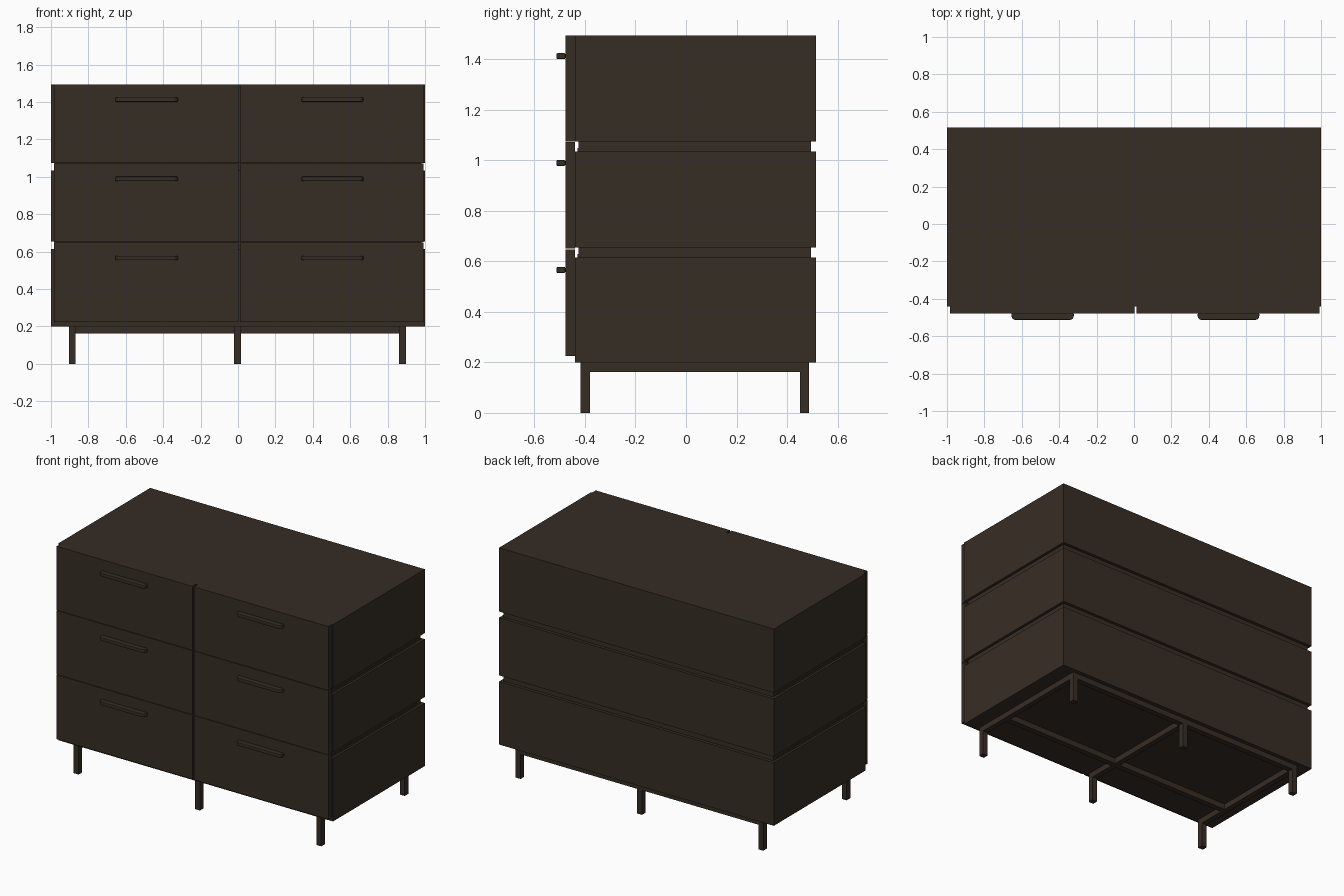
import bpy, bmesh

if "Cube" in bpy.data.objects:
    bpy.data.objects.remove(bpy.data.objects["Cube"])

# one dark stained wood colour for everything
wood = bpy.data.materials.new("dark_brown_wood")
wood.diffuse_color = (0.037, 0.026, 0.018, 1)
wood.use_nodes = True
wood.node_tree.nodes["Principled BSDF"].inputs["Base Color"].default_value = wood.diffuse_color


def box(name, x, y, z):
    """Box from (min, max) ranges."""
    bm = bmesh.new()
    bmesh.ops.create_cube(bm, size=1)
    for v in bm.verts:
        v.co = [r[0] if c < 0 else r[1] for c, r in zip(v.co, (x, y, z))]
    me = bpy.data.meshes.new(name)
    bm.to_mesh(me)
    bm.free()
    me.materials.append(wood)
    ob = bpy.data.objects.new(name, me)
    bpy.context.collection.objects.link(ob)
    return ob


def handle(name, x, y, z):
    """Bar with rounded outer corners and softened edges."""
    ob = box(name, x, y, z)
    bm = bmesh.new()
    bm.from_mesh(ob.data)
    corners = [e for e in bm.edges
               if all(v.co.y < y[0] + 1e-4 for v in e.verts)
               and abs(e.verts[0].co.z - e.verts[1].co.z) > 1e-4]
    bmesh.ops.bevel(bm, geom=corners, offset=0.022, segments=4,
                    profile=0.5, affect='EDGES')
    bm.to_mesh(ob.data)
    bm.free()
    b = ob.modifiers.new("soft_edges", 'BEVEL')
    b.width, b.segments, b.limit_method = 0.004, 2, 'ANGLE'


# carcass tiers with recessed grooves between them
tiers = [(0.20, 0.615), (0.655, 1.035), (1.075, 1.495)]
for i, z in enumerate(tiers):
    box(f"carcass_tier_{i + 1}", (-1, 1), (-0.44, 0.515), z)
for i in range(2):
    lo, hi = tiers[i][1], tiers[i + 1][0]
    box(f"groove_core_{i + 1}", (-0.982, 0.982), (-0.425, 0.495), (lo, hi))
    box(f"groove_lip_{i + 1}", (-0.985, 0.985), (-0.43, 0.455), (lo, lo + 0.014))

# drawer fronts and handles
for i, z in enumerate([(0.225, 0.648), (0.651, 1.072), (1.075, 1.495)]):
    for side, x, hx in (("left", (-0.985, 0.002), (-0.655, -0.322)),
                        ("right", (0.014, 0.992), (0.34, 0.67))):
        box(f"drawer_front_{side}_{i + 1}", x, (-0.478, -0.44), z)
        hz = 0.566 + 0.4235 * i
        handle(f"handle_{side}_{i + 1}", hx, (-0.513, -0.478),
               (hz - 0.0115, hz + 0.0115))

# legs with cross rails joining front and back
for n, cx in (("left", -0.886), ("middle", -0.003), ("right", 0.88)):
    x = (cx - 0.018, cx + 0.018)
    box(f"front_leg_{n}", x, (-0.417, -0.38), (0, 0.2))
    box(f"back_leg_{n}", x, (0.451, 0.488), (0, 0.2))
    box(f"cross_rail_{n}", x, (-0.38, 0.451), (0.162, 0.2))

# long rails
for n, y in (("front", -0.2), ("back", 0.451)):
    for s, x in (("left", (-0.868, -0.021)), ("right", (0.015, 0.862))):
        box(f"{n}_rail_{s}", x, (y, y + 0.037), (0.162, 0.2))
